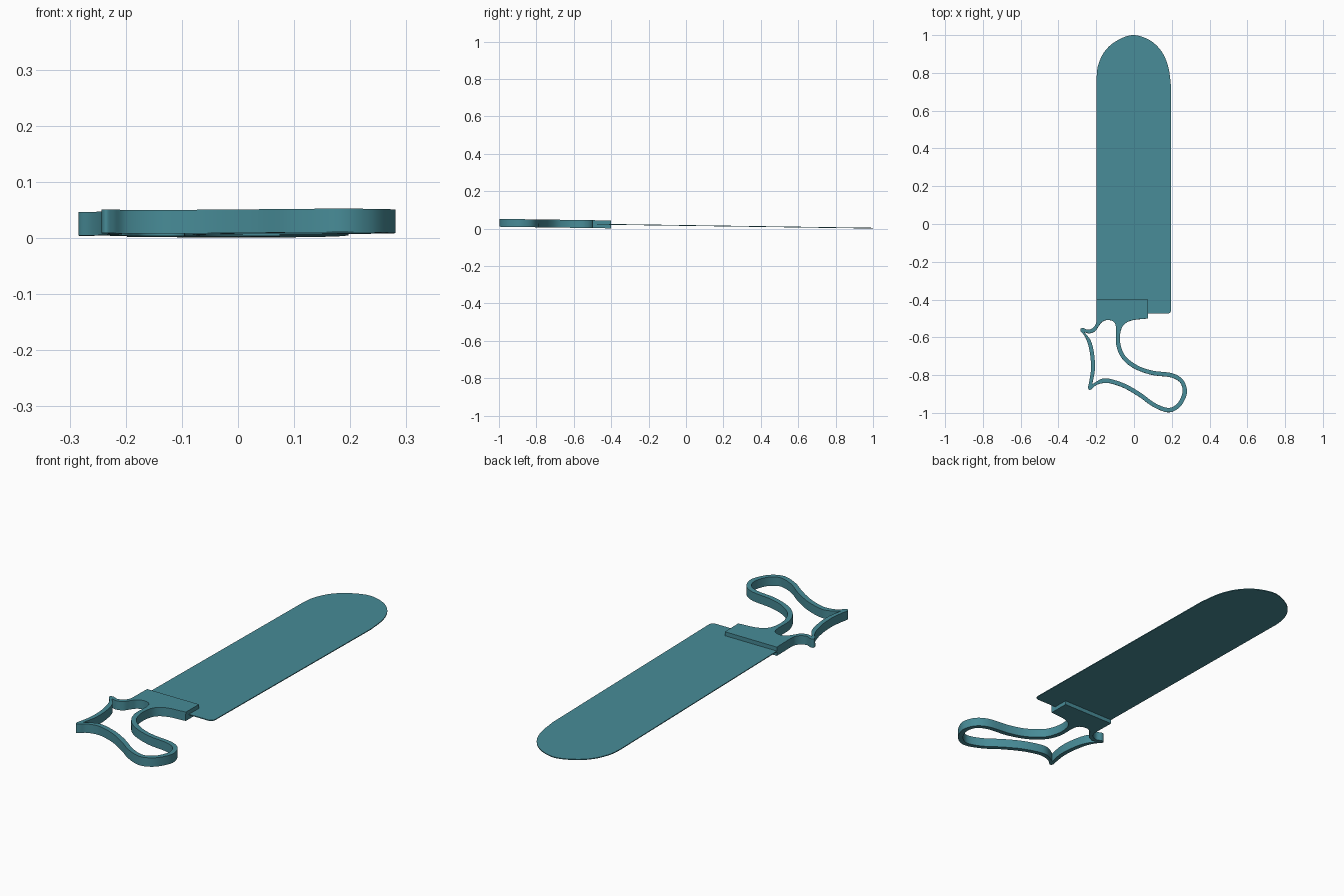
import bpy
import math
from mathutils import Vector

cube = bpy.data.objects.get("Cube")
if cube:
    bpy.data.objects.remove(cube, do_unlink=True)

# Single teal colour
teal = bpy.data.materials.new("teal")
teal.use_nodes = True
colour = (0.064, 0.26, 0.31, 1)
teal.diffuse_color = colour
teal.node_tree.nodes["Principled BSDF"].inputs["Base Color"].default_value = colour


def smooth_run(points, steps=6):
    """Catmull-Rom curve through an open run of points."""
    p = [Vector(q) for q in points]
    if len(p) < 3:
        return p
    p = [2 * p[0] - p[1]] + p + [2 * p[-1] - p[-2]]
    out = []
    for a, b, c, d in zip(p, p[1:], p[2:], p[3:]):
        for i in range(steps):
            t = i / steps
            out.append(0.5 * (2 * b + (c - a) * t + (2 * a - 5 * b + 4 * c - d) * t * t
                              + (3 * b - a - 3 * c + d) * t ** 3))
    return out + [p[-2]]


def loop(*runs):
    """Join runs into one closed outline, keeping corners between runs."""
    pts = []
    for run in runs:
        for q in smooth_run(run):
            if not pts or (q - pts[-1]).length > 1e-4:
                pts.append(q)
    if (pts[0] - pts[-1]).length < 1e-4:
        pts.pop()
    return pts


def plate(name, outlines, half_thickness):
    """Extruded flat shape; later outlines cut holes."""
    curve = bpy.data.curves.new(name, "CURVE")
    curve.dimensions = "2D"
    curve.fill_mode = "BOTH"
    curve.extrude = half_thickness
    for pts in outlines:
        spline = curve.splines.new("POLY")
        spline.points.add(len(pts) - 1)
        for sp, q in zip(spline.points, pts):
            sp.co = (q.x, q.y, 0, 1)
        spline.use_cyclic_u = True
    obj = bpy.data.objects.new(name, curve)
    bpy.context.collection.objects.link(obj)
    bpy.ops.object.select_all(action="DESELECT")
    obj.select_set(True)
    bpy.context.view_layer.objects.active = obj
    bpy.ops.object.convert(target="MESH")
    obj = bpy.context.object
    obj.name = name
    # Weld the caps to the walls
    bpy.ops.object.mode_set(mode="EDIT")
    bpy.ops.mesh.select_all(action="SELECT")
    bpy.ops.mesh.remove_doubles(threshold=0.0001)
    bpy.ops.mesh.normals_make_consistent(inside=False)
    bpy.ops.object.mode_set(mode="OBJECT")
    obj.data.materials.clear()
    obj.data.materials.append(teal)
    bpy.ops.object.shade_smooth_by_angle(angle=math.radians(30))
    # The whole tool rests slightly tilted towards the blade tip
    obj.location.z = 0.0171
    obj.rotation_euler.x = -math.atan(0.0143)
    return obj


# Blade: long strip with a rounded tip and one softened heel corner
blade = loop(
    [(-0.198, -0.475), (-0.198, 0.78)],
    [(-0.198, 0.78), (-0.19, 0.84), (-0.158, 0.91), (-0.10, 0.965), (-0.01, 1.0),
     (0.08, 0.975), (0.145, 0.915), (0.182, 0.83), (0.197, 0.72)],
    [(0.197, 0.72), (0.197, -0.455)],
    [(0.197, -0.455), (0.191, -0.469), (0.177, -0.475)],
)
plate("blade", [blade], 0.002)

# Handle: clamp block flowing into an open grip
grip_outside = loop(
    [(0.075, -0.4), (-0.198, -0.4)],
    [(-0.198, -0.4), (-0.198, -0.5)],
    [(-0.198, -0.5), (-0.202, -0.53), (-0.22, -0.552), (-0.245, -0.56), (-0.268, -0.551),
     (-0.283, -0.555), (-0.281, -0.57), (-0.262, -0.592), (-0.244, -0.635),
     (-0.231, -0.70), (-0.228, -0.77), (-0.236, -0.83), (-0.243, -0.865),
     (-0.236, -0.879), (-0.222, -0.872), (-0.20, -0.853), (-0.16, -0.842), (-0.12, -0.845),
     (-0.05, -0.87), (0.03, -0.917), (0.10, -0.967), (0.18, -0.997), (0.24, -0.972),
     (0.275, -0.915), (0.279, -0.87), (0.255, -0.82), (0.20, -0.79), (0.10, -0.777),
     (0.02, -0.75), (-0.045, -0.70), (-0.071, -0.64), (-0.073, -0.58), (-0.055, -0.535),
     (-0.01, -0.51), (0.075, -0.50)],
    [(0.075, -0.50), (0.075, -0.4)],
)
grip_inside = loop(
    [(-0.262, -0.573), (-0.235, -0.579), (-0.205, -0.567), (-0.186, -0.54),
     (-0.168, -0.518), (-0.138, -0.508), (-0.108, -0.518), (-0.095, -0.55),
     (-0.094, -0.64), (-0.065, -0.71), (-0.005, -0.762), (0.09, -0.798),
     (0.19, -0.811), (0.24, -0.835), (0.257, -0.875), (0.25, -0.915),
     (0.225, -0.955), (0.18, -0.974), (0.11, -0.948), (0.04, -0.897),
     (-0.04, -0.85), (-0.12, -0.822), (-0.17, -0.82), (-0.221, -0.849)],
    [(-0.221, -0.849), (-0.207, -0.77), (-0.211, -0.69), (-0.228, -0.62), (-0.262, -0.573)],
)
plate("handle", [grip_outside, grip_inside], 0.021)
